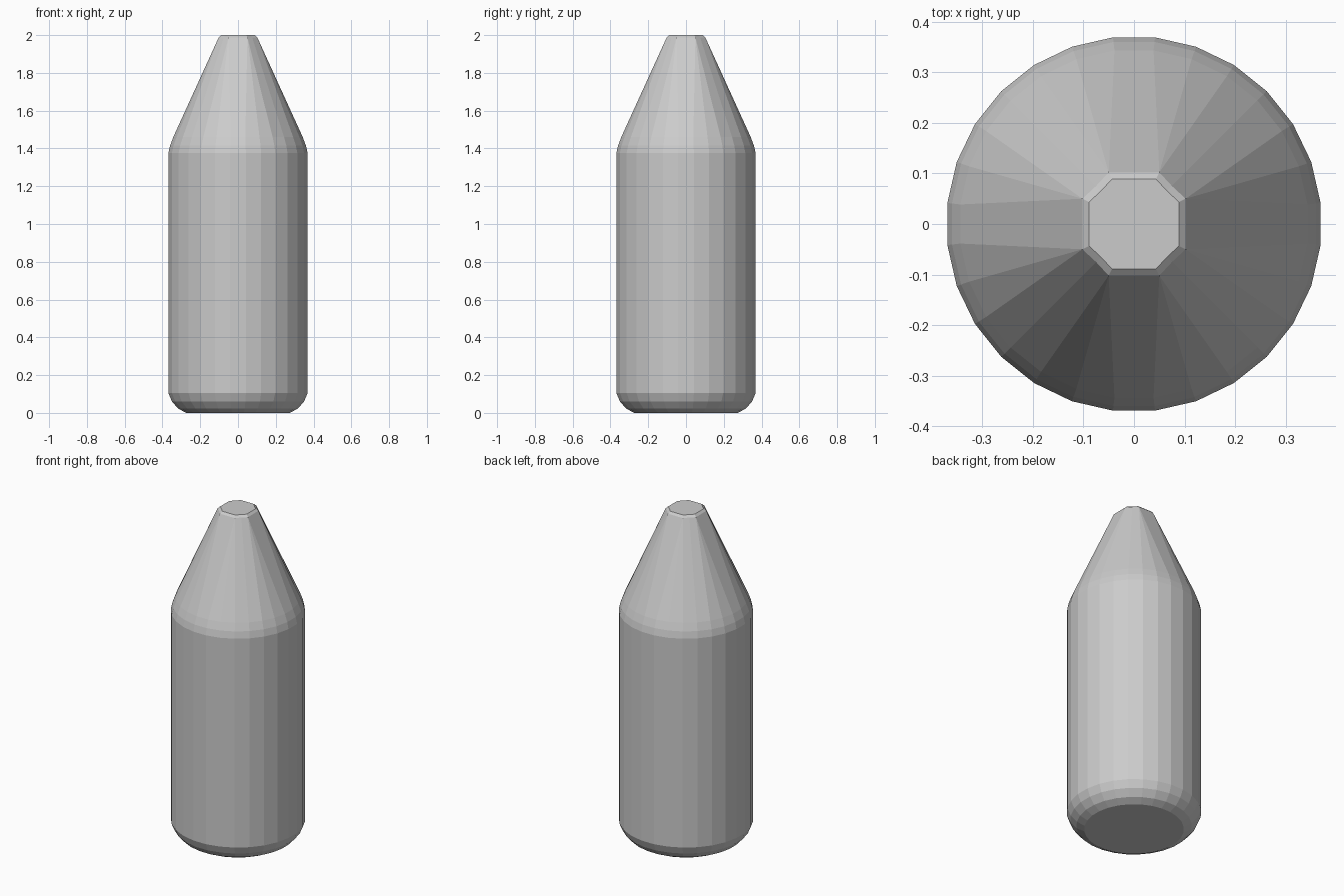
import bpy, bmesh, math

if "Cube" in bpy.data.objects:
    bpy.data.objects.remove(bpy.data.objects["Cube"])

SIDES = 28
# body profile: (radius, height)
PROFILE = [(0.275, 0.0), (0.318, 0.022), (0.352, 0.06), (0.371, 0.105),
           (0.371, 1.375), (0.362, 1.415), (0.345, 1.46)]


def tip_point(angle, scale):
    """Snap a ring angle to the nearest corner of the eight-sided tip."""
    c, s = math.cos(angle), math.sin(angle)
    ac, as_ = abs(c), abs(s)
    if abs(ac - as_) < 1e-4:
        x, y = 0.075, 0.075
    elif ac > as_:
        x, y = 0.102, 0.05
    else:
        x, y = 0.05, 0.102
    return math.copysign(x * scale, c), math.copysign(y * scale, s)


bm = bmesh.new()
angles = [2 * math.pi * (i + 0.5) / SIDES for i in range(SIDES)]

# rounded base, straight wall and shoulder
rings = [[bm.verts.new((r * math.cos(a), r * math.sin(a), z)) for a in angles]
         for r, z in PROFILE]

# octagonal tip with a small chamfer
for scale, z in ((1.0, 1.988), (0.87, 2.0)):
    rings.append([bm.verts.new((*tip_point(a, scale), z)) for a in angles])

for low, high in zip(rings, rings[1:]):
    for i in range(SIDES):
        j = (i + 1) % SIDES
        bm.faces.new((low[i], low[j], high[j], high[i]))
bm.faces.new(list(reversed(rings[0])))
bm.faces.new(rings[-1])

# collapse the snapped tip points into single corners
bmesh.ops.remove_doubles(bm, verts=bm.verts, dist=0.0005)
bmesh.ops.recalc_face_normals(bm, faces=bm.faces)

mesh = bpy.data.meshes.new("bottle_body")
bm.to_mesh(mesh)
bm.free()
bpy.context.collection.objects.link(bpy.data.objects.new("bottle_body", mesh))
